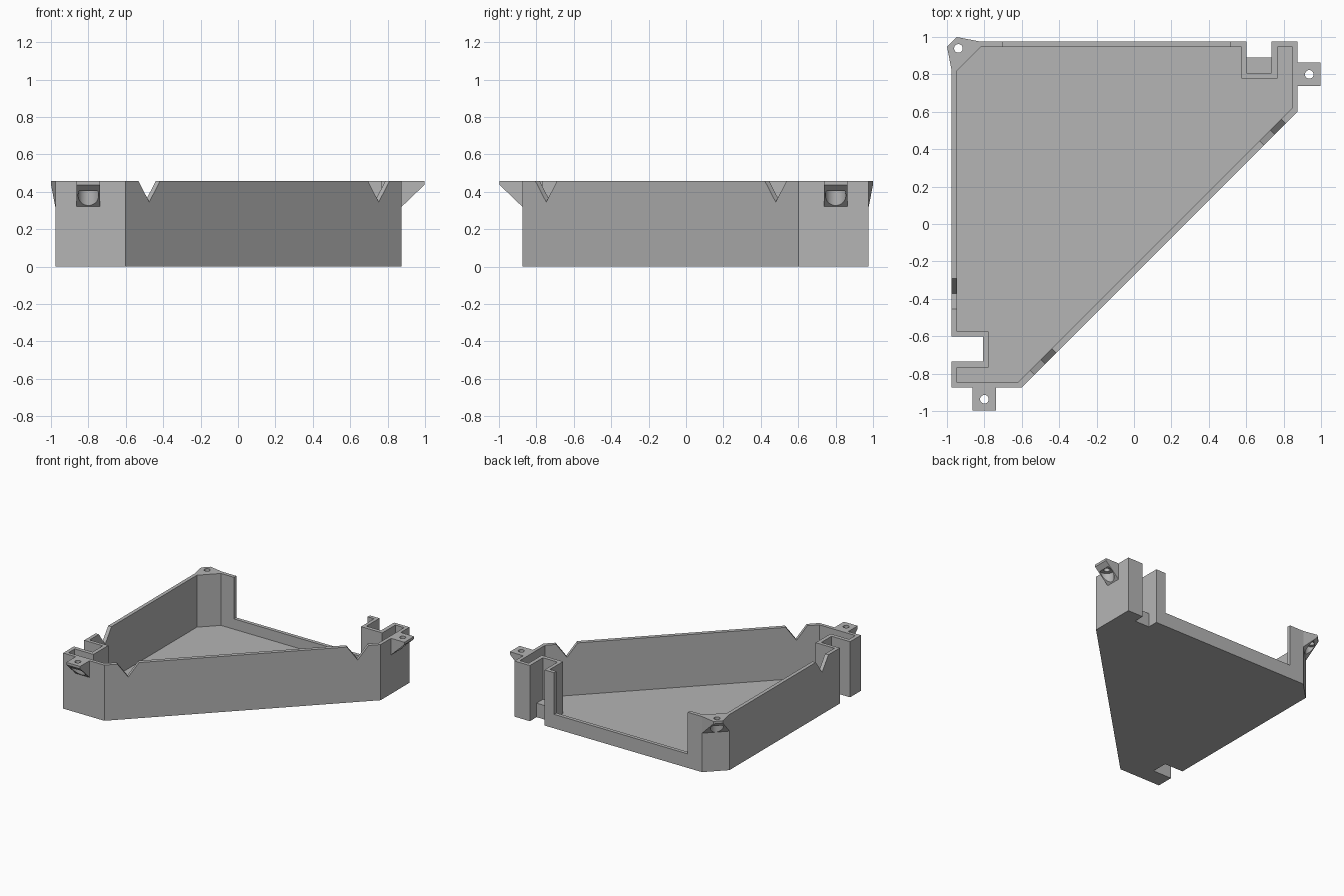
import bpy, bmesh, math
from mathutils import Matrix, Vector

if "Cube" in bpy.data.objects:
    bpy.data.objects.remove(bpy.data.objects["Cube"])

TOP, FLOOR, LOW = 0.457, 0.03, 0.115

grey = bpy.data.materials.new("plain grey")
grey.diffuse_color = (0.46, 0.46, 0.46, 1)
grey.use_nodes = True
grey.node_tree.nodes["Principled BSDF"].inputs["Base Color"].default_value = grey.diffuse_color


def make(name, bm):
    bmesh.ops.recalc_face_normals(bm, faces=bm.faces)
    me = bpy.data.meshes.new(name)
    bm.to_mesh(me)
    bm.free()
    me.materials.append(grey)
    ob = bpy.data.objects.new(name, me)
    bpy.context.collection.objects.link(ob)
    return ob


def prism(name, pts, z0, z1):
    bm = bmesh.new()
    face = bm.faces.new([bm.verts.new((x, y, z0)) for x, y in pts])
    ext = bmesh.ops.extrude_face_region(bm, geom=[face])
    verts = [v for v in ext["geom"] if isinstance(v, bmesh.types.BMVert)]
    bmesh.ops.translate(bm, verts=verts, vec=(0, 0, z1 - z0))
    return make(name, bm)


def box(name, x0, x1, y0, y1, z0, z1):
    return prism(name, [(x0, y0), (x1, y0), (x1, y1), (x0, y1)], z0, z1)


def cylinder(name, r, x, y, z0, z1):
    n = 32
    ring = [(x + r * math.cos(2 * math.pi * i / n),
             y + r * math.sin(2 * math.pi * i / n)) for i in range(n)]
    return prism(name, ring, z0, z1)


def cut(ob, cutters):
    for c in cutters:
        m = ob.modifiers.new("cut", 'BOOLEAN')
        m.operation, m.solver, m.object = 'DIFFERENCE', 'EXACT', c
    dg = bpy.context.evaluated_depsgraph_get()
    me = bpy.data.meshes.new_from_object(ob.evaluated_get(dg))
    ob.modifiers.clear()
    ob.data = me
    for c in cutters:
        bpy.data.objects.remove(c)


def v_cutter(x, y, angle):
    # triangular groove cutter running through a wall
    bm = bmesh.new()
    vs = []
    for d in (-0.06, 0.06):
        for u, z in ((-0.0818 * 1.2, TOP + 0.0224), (0, 0.345), (0.0818 * 1.2, TOP + 0.0224)):
            vs.append(bm.verts.new((u, d, z)))
    bmesh.ops.convex_hull(bm, input=vs)
    bm.transform(Matrix.Translation((x, y, 0)) @ Matrix.Rotation(angle, 4, 'Z'))
    return make("groove_cutter", bm)


# Tray: outer outline and inner cavity, with two notches in the sides
outer = [(-0.602, -0.875), (0.875, 0.602), (0.875, 0.977), (0.735, 0.977),
         (0.735, 0.808), (0.602, 0.808), (0.602, 0.977), (-0.83, 0.977),
         (-0.977, 0.83), (-0.977, -0.602), (-0.808, -0.602), (-0.808, -0.735),
         (-0.977, -0.735), (-0.977, -0.875)]
inner = [(-0.62, -0.847), (0.847, 0.62), (0.847, 0.947), (0.767, 0.947),
         (0.767, 0.777), (0.574, 0.777), (0.574, 0.947), (-0.818, 0.947),
         (-0.947, 0.818), (-0.947, -0.574), (-0.777, -0.574), (-0.777, -0.767),
         (-0.947, -0.767), (-0.947, -0.847)]
tray = prism("tray", outer, 0, TOP)
cut(tray, [
    prism("cavity_cutter", inner, FLOOR, TOP + 0.1),
    box("opening_cutter", -0.70, 0.515, 0.93, 1.02, LOW, TOP + 0.1),
    v_cutter(-0.48, -0.742, math.radians(45)),
    v_cutter(0.747, 0.485, math.radians(45)),
    v_cutter(-0.962, -0.372, math.radians(90)),
])

# Low ledge inside the back notch
box("notch_ledge", 0.602, 0.735, 0.808, 0.89, 0, LOW)


def screw_tab(name, x, y, angle, base, tip, length, hole, pocket):
    # wedge bracket: x runs along the wall, y points outward
    bm = bmesh.new()
    vs = []
    for s in (-1, 1):
        for w, d, z in ((base, 0, TOP), (base, 0, 0.32),
                        (tip, length, TOP), (tip, length, 0.437)):
            vs.append(bm.verts.new((s * w, d, z)))
    bmesh.ops.convex_hull(bm, input=vs)
    frame = Matrix.Translation((x, y, 0)) @ Matrix.Rotation(angle, 4, 'Z')
    bm.transform(frame)
    ob = make(name, bm)
    c = frame @ Vector((0, hole, 0))
    cut(ob, [cylinder("pocket_cutter", pocket, c.x, c.y, 0.2, 0.405),
             cylinder("hole_cutter", 0.023, c.x, c.y, 0.2, 0.6)])
    bpy.ops.object.select_all(action='DESELECT')
    ob.select_set(True)
    bpy.context.view_layer.objects.active = ob
    bpy.ops.object.shade_smooth_by_angle(angle=math.radians(30))


# Screw tabs at the three corners
screw_tab("right_screw_tab", 0.875, 0.80, math.radians(-90), 0.063, 0.063, 0.122, 0.062, 0.055)
screw_tab("front_screw_tab", -0.80, -0.875, math.radians(180), 0.063, 0.063, 0.122, 0.062, 0.055)
screw_tab("corner_screw_tab", -0.9035, 0.9035, math.radians(45), 0.104, 0.036, 0.10, 0.05, 0.048)
